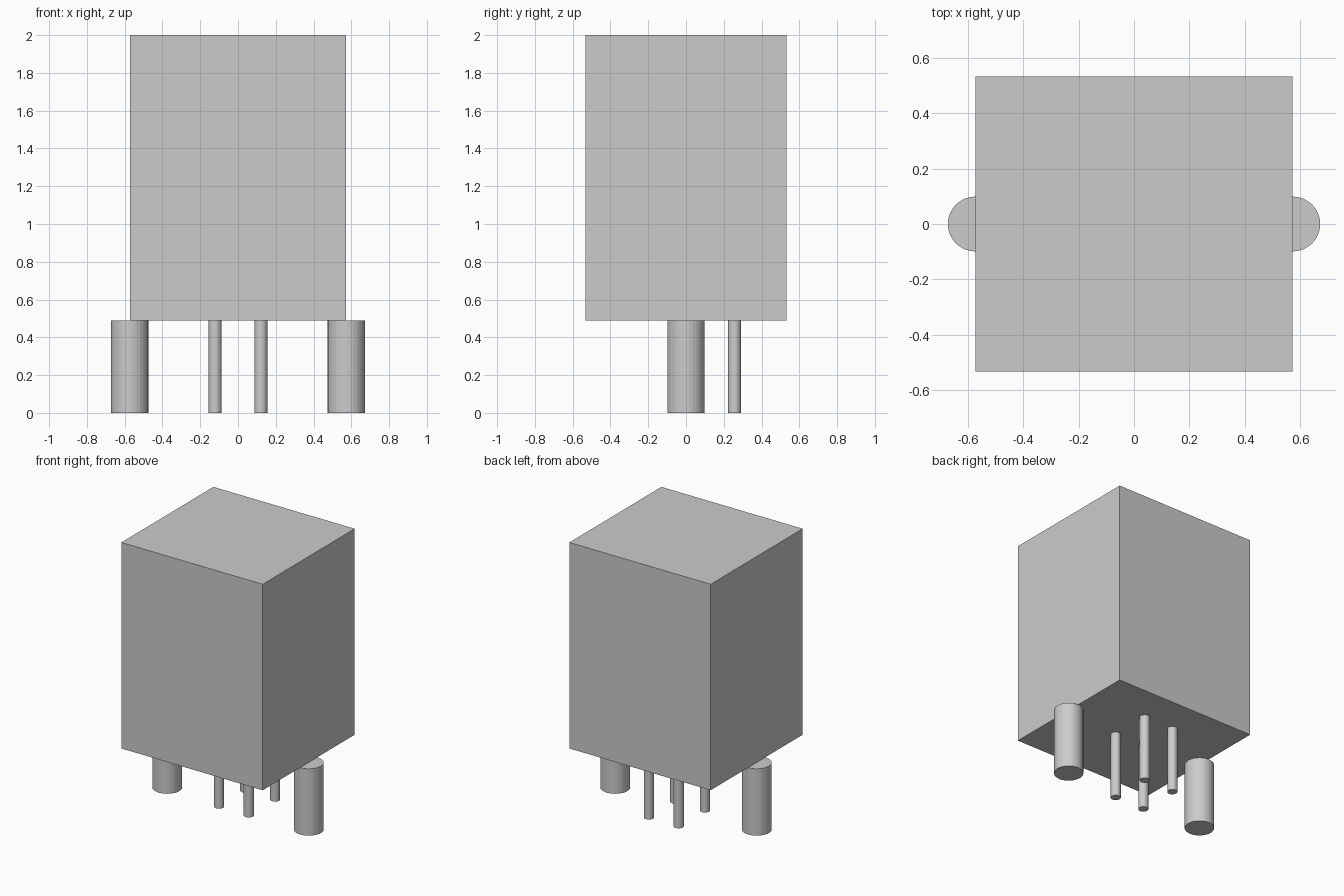
import bpy

cube = bpy.data.objects.get("Cube")
if cube:
    bpy.data.objects.remove(cube, do_unlink=True)

# One plain grey for everything
grey = bpy.data.materials.new("light grey")
grey.use_nodes = True
colour = (0.6, 0.6, 0.6, 1)
grey.diffuse_color = colour
grey.node_tree.nodes["Principled BSDF"].inputs["Base Color"].default_value = colour

LEG_HEIGHT = 0.49
TOP = 2.0


def finish(name):
    obj = bpy.context.object
    obj.name = name
    obj.data.materials.append(grey)
    return obj


def peg(name, x, y, radius, sides):
    """Upright cylinder from the ground to the underside of the body."""
    bpy.ops.mesh.primitive_cylinder_add(
        vertices=sides, radius=radius, depth=LEG_HEIGHT,
        location=(x, y, LEG_HEIGHT / 2))
    return finish(name)


# Rectangular body
bpy.ops.mesh.primitive_cube_add(size=1, location=(0, 0, (TOP + LEG_HEIGHT) / 2))
body = finish("body")
body.scale = (1.146, 1.066, TOP - LEG_HEIGHT)
bpy.ops.object.transform_apply(location=False, rotation=False, scale=True)

# Thick side posts and the four thin pins, paired left and right
for side, sign in (("left", 1), ("right", -1)):
    peg(side + "_post", sign * 0.574, 0, 0.099, 32)
    peg(side + "_back_pin", sign * 0.121, 0.257, 0.034, 32)
    peg(side + "_front_pin", sign * 0.121, -0.047, 0.034, 32)
